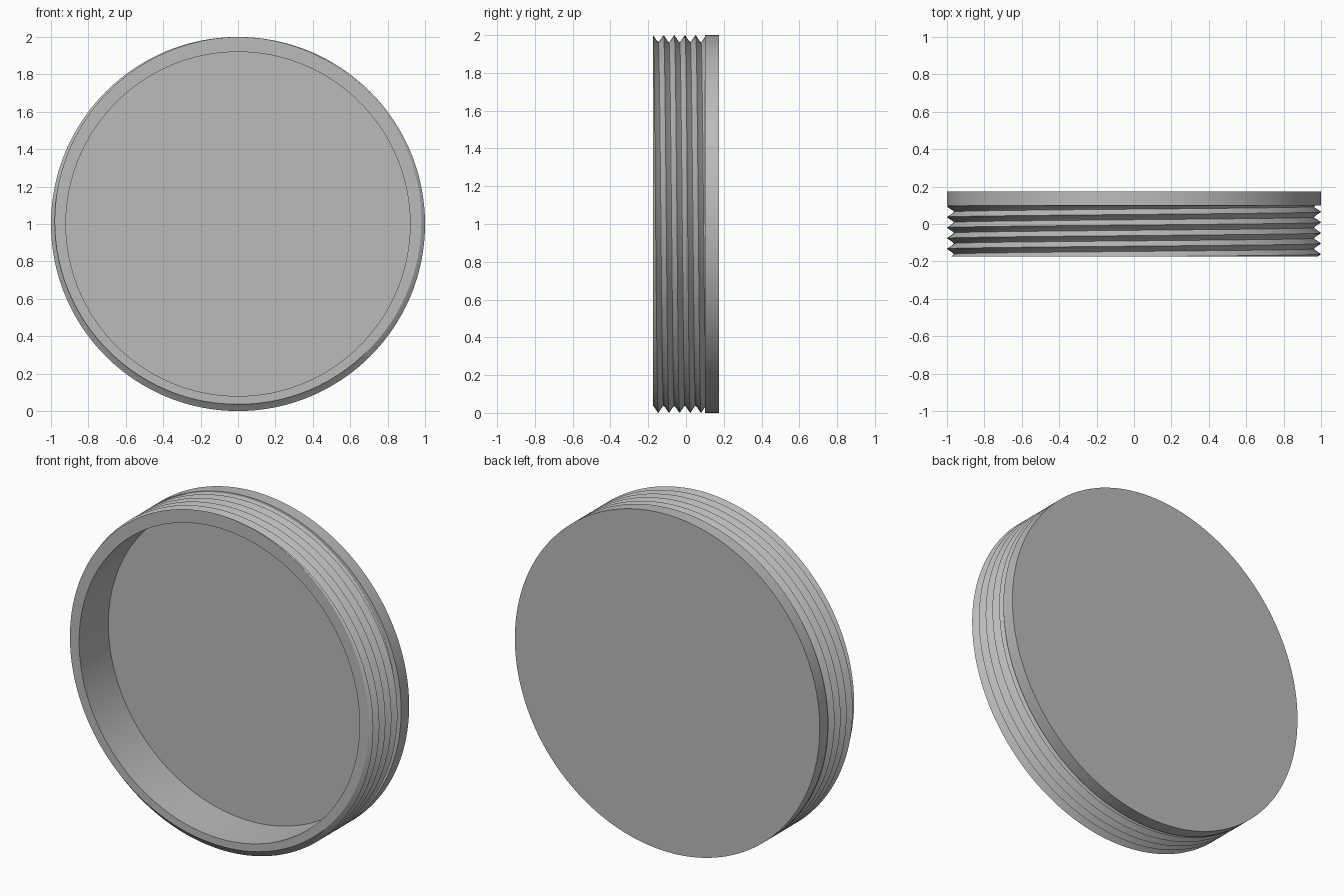
import bpy, bmesh, math

if "Cube" in bpy.data.objects:
    bpy.data.objects.remove(bpy.data.objects["Cube"])

SEG = 192                      # columns around the axis
Y0, Y1, Y2 = -0.175, 0.10, 0.175
R, BORE = 1.0, 0.92
PITCH = 0.0565
PROFILE = [(0, 1.0), (0.06, 0.996), (0.38, 0.969), (0.5, 0.963),
           (0.62, 0.969), (0.94, 0.996), (1, 1.0)]

grey = bpy.data.materials.new("light grey")
grey.diffuse_color = (0.5, 0.5, 0.5, 1)
grey.use_nodes = True
grey.node_tree.nodes["Principled BSDF"].inputs["Base Color"].default_value = grey.diffuse_color


def point(r, y, t):
    return (r * math.sin(t), y, 1 + r * math.cos(t))


def thread_radius(y, t):
    f = ((y - Y0) / PITCH - t / math.tau) % 1.0
    for (a, ra), (b, rb) in zip(PROFILE, PROFILE[1:]):
        if f <= b:
            return ra + (rb - ra) * (f - a) / (b - a)
    return 1.0


def finish(bm, name):
    bmesh.ops.remove_doubles(bm, verts=bm.verts, dist=1e-5)
    bmesh.ops.recalc_face_normals(bm, faces=bm.faces)
    me = bpy.data.meshes.new(name)
    bm.to_mesh(me)
    bm.free()
    ob = bpy.data.objects.new(name, me)
    bpy.context.collection.objects.link(ob)
    me.materials.append(grey)
    bpy.ops.object.select_all(action='DESELECT')
    ob.select_set(True)
    bpy.context.view_layer.objects.active = ob
    bpy.ops.object.shade_smooth_by_angle(angle=math.radians(25))
    return ob


def skin(name, columns):
    # join neighbouring columns of points with quads
    bm = bmesh.new()
    cols = [[bm.verts.new(p) for p in c] for c in columns]
    for a, b in zip(cols, cols[1:]):
        for i in range(len(a) - 1):
            bm.faces.new((a[i], a[i + 1], b[i + 1], b[i]))
    bmesh.ops.dissolve_degenerate(bm, dist=1e-6, edges=bm.edges)
    return finish(bm, name)


# Threaded hollow wall: rows follow the helix and are clipped at both ends
columns = []
for s in range(SEG + 1):
    t = math.tau * s / SEG
    col = [point(BORE, Y1, t), point(BORE, Y0, t)]
    for turn in range(-1, 6):
        for f, _ in PROFILE[:-1]:
            y = min(Y1, max(Y0, Y0 + PITCH * (turn + f + t / math.tau)))
            col.append(point(thread_radius(y, t), y, t))
    columns.append(col)
skin("threaded_wall", columns)

# Solid end disc
bm = bmesh.new()
rings = [[bm.verts.new(point(R, y, math.tau * s / SEG)) for s in range(SEG)]
         for y in (Y1, Y2)]
for ring in rings:
    bm.faces.new(ring)
for s in range(SEG):
    n = (s + 1) % SEG
    bm.faces.new((rings[0][s], rings[0][n], rings[1][n], rings[1][s]))
finish(bm, "end_disc")
